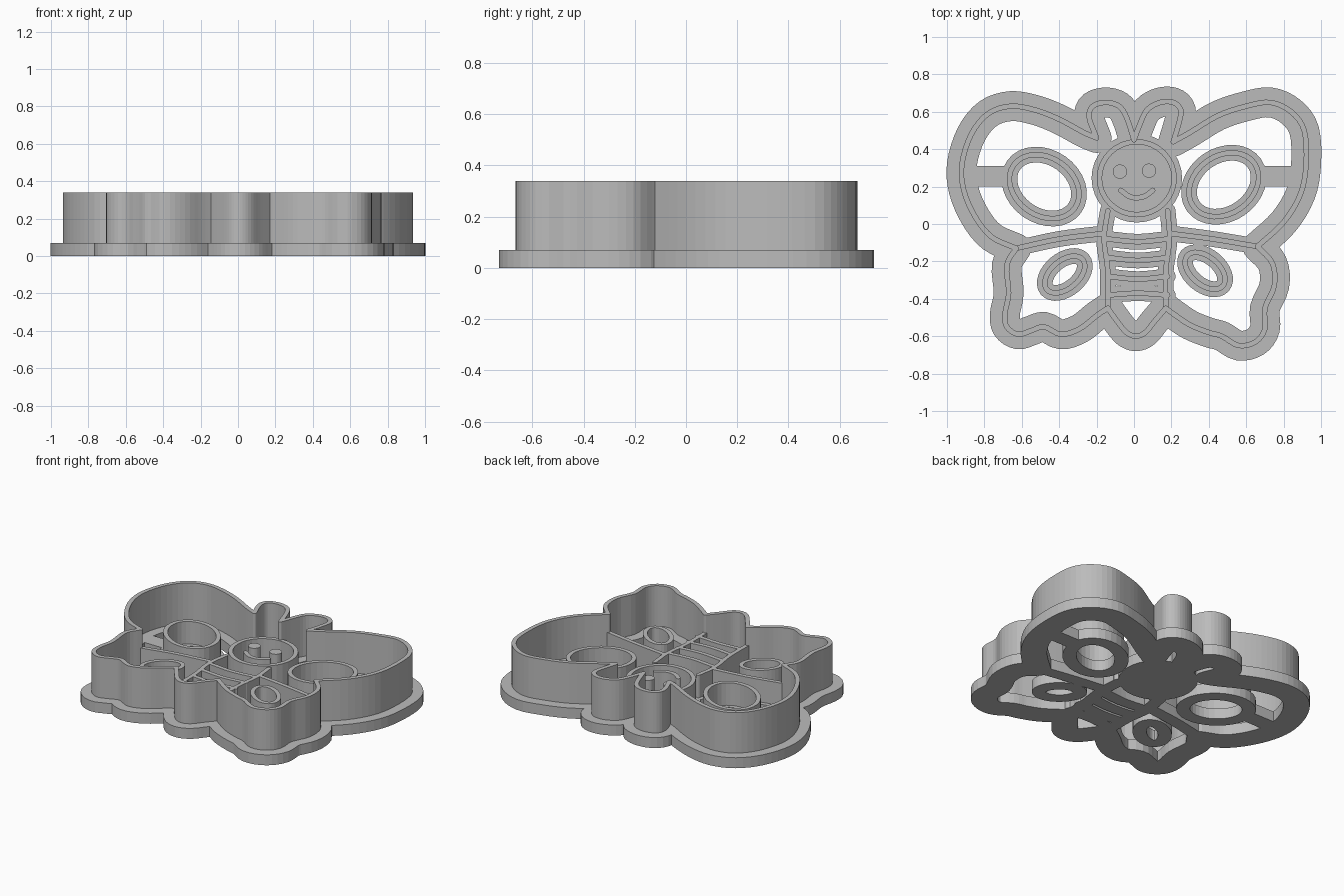
import bpy, bmesh, math
from mathutils import Vector, Matrix

if "Cube" in bpy.data.objects:
    bpy.data.objects.remove(bpy.data.objects["Cube"])

GREY = (0.5, 0.5, 0.5, 1)
BASE_TOP, INNER_TOP, OUTER_TOP = 0.07, 0.22, 0.34
WALL_FOOT = 0.05
WALL_HALF, WIDE_HALF, NARROW_HALF = 0.014, 0.08, 0.042

plastic = bpy.data.materials.new("grey plastic")
plastic.use_nodes = True
plastic.diffuse_color = GREY
plastic.node_tree.nodes["Principled BSDF"].inputs["Base Color"].default_value = GREY


def smooth(points, steps=4):
    """Smooth open path through points given in hundredths of a unit."""
    pts = [Vector(p) / 100 for p in points]
    pts = [2 * pts[0] - pts[1]] + pts + [2 * pts[-1] - pts[-2]]
    path = []
    for a, b, c, d in zip(pts, pts[1:], pts[2:], pts[3:]):
        for i in range(steps):
            t = i / steps
            path.append(b + (c - a) * t / 2 + (a - b * 2.5 + c * 2 - d / 2) * t * t
                        + (b * 1.5 - a / 2 - c * 1.5 + d / 2) * t ** 3)
    return path + [pts[-2]]


def ellipse(x, y, a, b, tilt, count=32):
    """Closed tilted ellipse; its last point repeats the first."""
    turn = Matrix.Rotation(math.radians(tilt), 2)
    angles = [math.tau * i / count for i in range(count + 1)]
    return [Vector((x, y)) + turn @ Vector((a * math.cos(t), b * math.sin(t))) for t in angles]


def disc(bm, center, radius, low, high, sides=24):
    place = Matrix.Translation((center[0], center[1], (low + high) / 2))
    bmesh.ops.create_cone(bm, cap_ends=True, segments=sides, radius1=radius,
                          radius2=radius, depth=high - low, matrix=place)


def ribbon(bm, path, half, low, high):
    """Upright strip of constant width along a path, with round ends."""
    closed = (path[0] - path[-1]).length < 1e-5
    if closed:
        path = path[:-1]
    n = len(path)
    rings = []
    for i, p in enumerate(path):
        before = path[i - 1] if closed or i else p
        after = path[(i + 1) % n] if closed or i < n - 1 else p
        along = (after - before).normalized()
        side = Vector((-along.y, along.x)) * half
        corners = [(p + side, low), (p - side, low), (p - side, high), (p + side, high)]
        rings.append([bm.verts.new((q.x, q.y, z)) for q, z in corners])
    faces = []
    for i in range(n if closed else n - 1):
        r, s = rings[i], rings[(i + 1) % n]
        faces += [bm.faces.new((r[k], r[(k + 1) % 4], s[(k + 1) % 4], s[k])) for k in range(4)]
    if not closed:
        faces += [bm.faces.new(rings[0]), bm.faces.new(rings[-1])]
        for end in (path[0], path[-1]):
            disc(bm, end, half, low, high)
    bmesh.ops.recalc_face_normals(bm, faces=faces)
    # Tight inner bends fold over, so keep every top face up and bottom face down
    for f in faces:
        f.normal_update()
        z = f.calc_center_median().z
        if (z > high - 1e-4 and f.normal.z < 0) or (z < low + 1e-4 and f.normal.z > 0):
            f.normal_flip()


def box(bm, x0, x1, y0, y1, low, high):
    size = Matrix.Diagonal((x1 - x0, y1 - y0, high - low, 1))
    place = Matrix.Translation(((x0 + x1) / 2, (y0 + y1) / 2, (low + high) / 2))
    bmesh.ops.create_cube(bm, size=1, matrix=place @ size)


def finish(bm, name):
    mesh = bpy.data.meshes.new(name)
    bm.to_mesh(mesh)
    bm.free()
    mesh.materials.append(plastic)
    bpy.context.collection.objects.link(bpy.data.objects.new(name, mesh))


# Outline lobes, each a smooth run between two sharp notches
outline = {
    "right_antenna": [(0, 45), (-4, 57), (-8, 63), (-15, 65), (-22, 63), (-24, 57), (-20, 46)],
    "right_upper_wing": [(-20, 46), (-27, 49), (-40, 56), (-53, 61), (-66, 63), (-78, 59),
                         (-87, 48), (-92, 32), (-91, 18), (-85, 4), (-76, -7), (-63, -13)],
    "right_lower_wing": [(-63, -13), (-68, -22), (-67, -37), (-69, -48), (-68, -55), (-62, -59),
                         (-55, -57), (-48, -55), (-39, -59), (-29, -56), (-20, -49), (-14, -45)],
    "tail": [(-14, -45), (-9, -52), (-4, -58), (1, -60), (6, -58), (11, -52), (17, -45)],
    "left_lower_wing": [(17, -45), (21, -48), (30, -54), (40, -58), (47, -60), (56, -65),
                        (65, -63), (70, -56), (70, -45), (75, -33), (74, -21), (66, -12)],
    "left_upper_wing": [(66, -12), (80, 1), (89, 16), (92, 32), (91, 50), (84, 60), (73, 65),
                        (60, 63), (45, 58), (30, 49), (21, 44)],
    "left_antenna": [(21, 44), (24, 54), (25, 61), (21, 65), (14, 65), (7, 61), (3, 53), (0, 45)],
}
outer = {name: smooth(points) for name, points in outline.items()}

# Inner detail lines
head_center = (0.015, 0.245)
inner = {
    "head_ring": ellipse(*head_center, 0.2, 0.195, 0),
    "right_wing_spot": ellipse(-0.48, 0.2, 0.2, 0.155, -35),
    "left_wing_spot": ellipse(0.48, 0.21, 0.2, 0.155, 35),
    "right_small_spot": ellipse(-0.37, -0.27, 0.125, 0.075, 40),
    "left_small_spot": ellipse(0.38, -0.25, 0.125, 0.075, -40),
    "right_body_side": smooth([(-14, 7), (-16, -8), (-14, -25), (-14, -45)]),
    "left_body_side": smooth([(18, 7), (19, -8), (17, -25), (17, -45)]),
    "right_wing_divider": smooth([(-63, -13), (-40, -8), (-16, -5)]),
    "left_wing_divider": smooth([(66, -12), (42, -8), (19, -5)]),
}
for i, y in enumerate((-8, -18, -28, -38)):
    sag = 1.5 if i < 3 else -1
    inner[f"body_stripe_{i + 1}"] = smooth([(-14, y), (2, y - sag), (18, y)])

# Base plate: wide bands under the outline, narrow bands under the details
bm = bmesh.new()
for path in outer.values():
    ribbon(bm, path, WIDE_HALF, 0, BASE_TOP)
for path in inner.values():
    ribbon(bm, path, NARROW_HALF, 0, BASE_TOP)
disc(bm, head_center, 0.2, 0, BASE_TOP - 0.002, 32)
for x0, x1 in ((-0.92, -0.65), (0.65, 0.92)):
    box(bm, x0, x1, 0.2, 0.31, 0, BASE_TOP)
finish(bm, "base_plate")

# Tall cutting wall
for name, path in outer.items():
    bm = bmesh.new()
    ribbon(bm, path, WALL_HALF, WALL_FOOT, OUTER_TOP)
    finish(bm, name + "_wall")

# Lower stamping walls
inner["smile"] = smooth([(-7, 18), (-3, 15), (1, 14), (6, 15), (10, 18)])
for name, path in inner.items():
    bm = bmesh.new()
    ribbon(bm, path, WALL_HALF, WALL_FOOT, INNER_TOP)
    finish(bm, name)

# Eye posts
for name, x, y in (("right_eye", -0.075, 0.28), ("left_eye", 0.08, 0.285)):
    bm = bmesh.new()
    disc(bm, (x, y), 0.038, WALL_FOOT, INNER_TOP)
    finish(bm, name)
